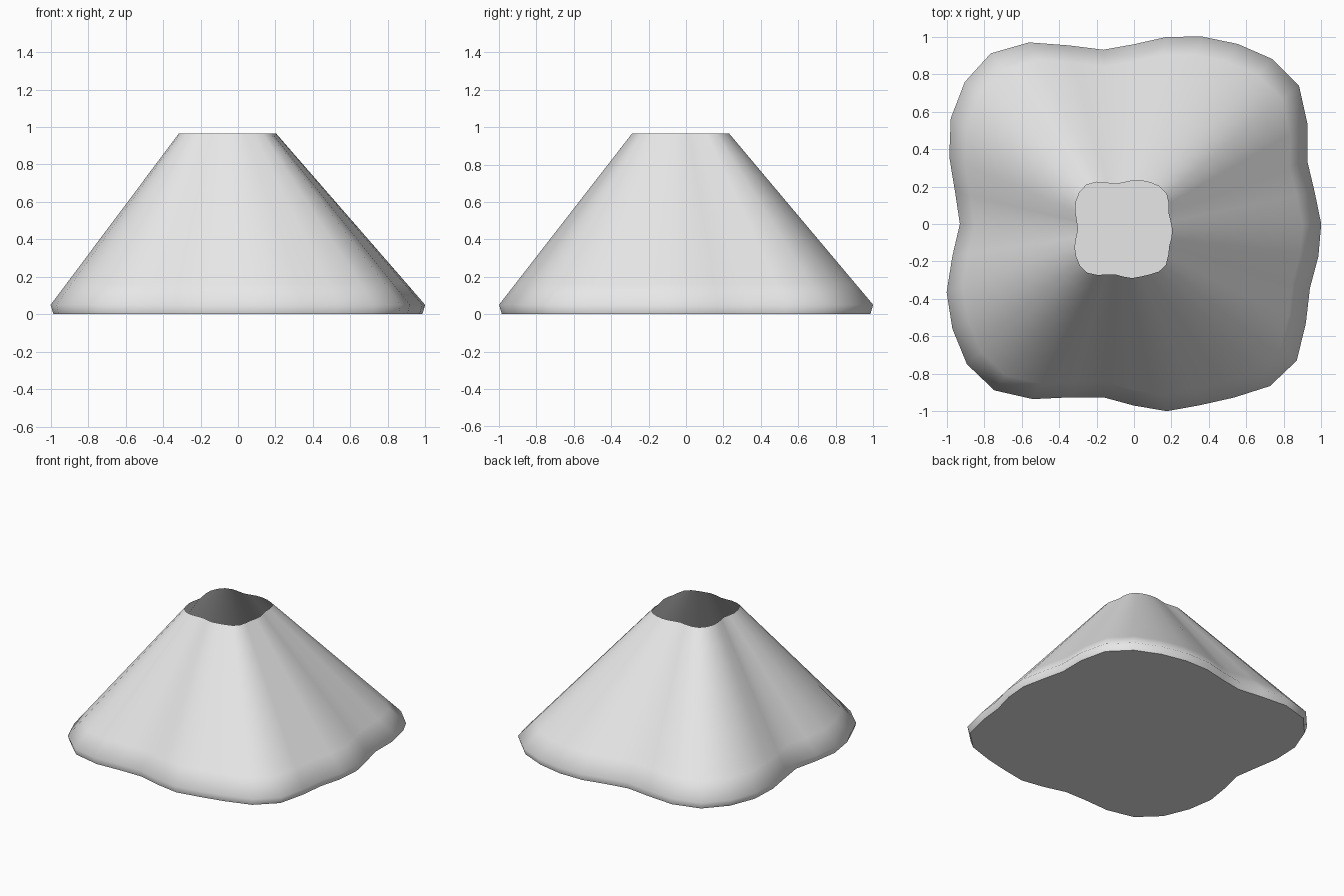
import bpy
import bmesh
import math
from mathutils import Vector

default_cube = bpy.data.objects.get("Cube")
if default_cube:
    bpy.data.objects.remove(default_cube, do_unlink=True)

# Wavy footprint: one radius for every ten degrees, counter-clockwise from +x
RADII = [
    1.0, .98, .985, 1.07, 1.15, 1.15, 1.11, 1.065, 1.015,
    .96, .945, 1.015, 1.12, 1.19, 1.18, 1.13, 1.05, .97,
    .93, .985, 1.065, 1.12, 1.165, 1.16, 1.08, .985, .94,
    .97, 1.015, 1.03, 1.07, 1.13, 1.135, 1.06, 1.0, 1.0,
]
FOOT_HEIGHT = 0.05
RIM_HEIGHT = 0.965
RIM_SCALE = 0.26
RIM_CENTRE = Vector((-0.056, -0.029, 0))
SLOPE_RINGS = 8


def make_material(name, colour):
    material = bpy.data.materials.new(name)
    material.use_nodes = True
    material.diffuse_color = colour
    shader = material.node_tree.nodes["Principled BSDF"]
    shader.inputs["Base Color"].default_value = colour
    return material


def add_ring(bm, scale, height, centre):
    """Scaled copy of the footprint at a given height."""
    ring = []
    for i, radius in enumerate(RADII):
        angle = math.tau * i / len(RADII)
        direction = Vector((math.cos(angle), math.sin(angle), 0))
        ring.append(bm.verts.new(centre + direction * radius * scale + Vector((0, 0, height))))
    return ring


def bridge(bm, lower, upper):
    for i in range(len(lower)):
        j = (i + 1) % len(lower)
        face = bm.faces.new((lower[i], lower[j], upper[j], upper[i]))
        face.smooth = True


bm = bmesh.new()

# Tucked-in foot, then the straight slope up to the open rim
rings = [add_ring(bm, 0.985, 0, Vector())]
for step in range(SLOPE_RINGS + 1):
    t = step / SLOPE_RINGS
    scale = 1 + (RIM_SCALE - 1) * t
    height = FOOT_HEIGHT + (RIM_HEIGHT - FOOT_HEIGHT) * t
    rings.append(add_ring(bm, scale, height, RIM_CENTRE * t))
for lower, upper in zip(rings, rings[1:]):
    bridge(bm, lower, upper)

# Flat floor with a crisp border, visible through the crater
floor = bm.faces.new(list(reversed(rings[0])))
floor.smooth = False
for edge in floor.edges:
    edge.smooth = False

mesh = bpy.data.meshes.new("mountain_shell")
bm.to_mesh(mesh)
bm.free()
mesh.materials.append(make_material("light grey rock", (0.8, 0.8, 0.8, 1)))
mountain = bpy.data.objects.new("mountain_shell", mesh)
bpy.context.collection.objects.link(mountain)
